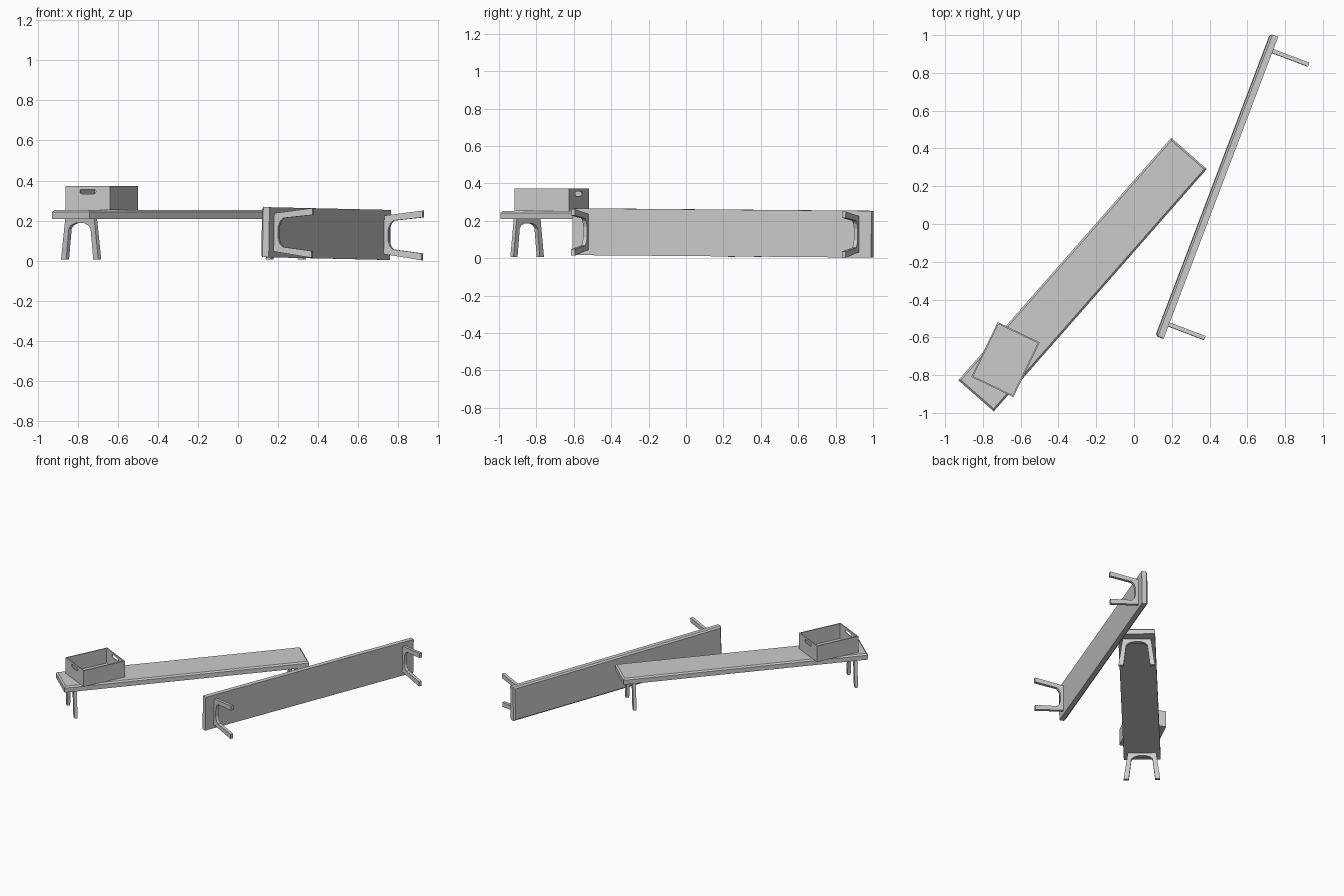
import bpy, bmesh, math
from mathutils import Matrix, Vector

if "Cube" in bpy.data.objects:
    bpy.data.objects.remove(bpy.data.objects["Cube"])

LENGTH, WIDTH, LEG_H, TOP_H = 1.708, 0.25, 0.203, 0.043


def finish(name, bm, matrix):
    bmesh.ops.recalc_face_normals(bm, faces=bm.faces)
    mesh = bpy.data.meshes.new(name)
    bm.to_mesh(mesh)
    bm.free()
    ob = bpy.data.objects.new(name, mesh)
    bpy.context.collection.objects.link(ob)
    ob.matrix_world = matrix
    return ob


def extrude_profile(name, pts, x0, x1, matrix):
    """Extrude a closed (y, z) outline along local x."""
    bm = bmesh.new()
    face = bm.faces.new([bm.verts.new((x0, y, z)) for y, z in pts])
    ext = bmesh.ops.extrude_face_region(bm, geom=[face])
    moved = [v for v in ext["geom"] if isinstance(v, bmesh.types.BMVert)]
    bmesh.ops.translate(bm, verts=moved, vec=(x1 - x0, 0, 0))
    return finish(name, bm, matrix)


def block(name, size, centre, matrix):
    bm = bmesh.new()
    bmesh.ops.create_cube(bm, size=1)
    bmesh.ops.scale(bm, vec=size, verts=bm.verts)
    bmesh.ops.translate(bm, vec=centre, verts=bm.verts)
    return finish(name, bm, matrix)


def bench(prefix, matrix):
    # plank with chamfered upper edges
    bm = bmesh.new()
    bmesh.ops.create_cube(bm, size=1)
    bmesh.ops.scale(bm, vec=(LENGTH, WIDTH, TOP_H), verts=bm.verts)
    bmesh.ops.translate(bm, vec=(0, 0, LEG_H + TOP_H / 2), verts=bm.verts)
    rim = [e for e in bm.edges if all(v.co.z > LEG_H + TOP_H / 2 for v in e.verts)]
    bmesh.ops.bevel(bm, geom=rim, offset=0.01, segments=1, affect='EDGES')
    finish(prefix + "_plank", bm, matrix)

    # splayed leg frames with an arched opening
    half = [(0.096, LEG_H), (0.124, 0), (0.090, 0), (0.072, 0.155),
            (0.058, 0.170), (0.030, 0.181)]
    outline = half + [(-y, z) for y, z in reversed(half)]
    for side, s in (("left", -1), ("right", 1)):
        x = s * (LENGTH / 2 - 0.08)
        extrude_profile(f"{prefix}_{side}_leg_frame", outline, x - 0.011, x + 0.011, matrix)


# upright bench
bench("upright_bench", Matrix.Translation((-0.2725, -0.268, 0.006))
      @ Matrix.Rotation(math.radians(48.7), 4, 'Z'))

# bench tipped on its side, slightly askew
along = Vector((0.355, 0.935, -0.008)).normalized()
up = Vector((-0.935, 0.355, 0.015))
across = up.cross(along).normalized()
up = along.cross(across)
tipped = Matrix((along, across, up)).transposed().to_4x4()
bench("tipped_bench", Matrix.Translation((0.648, 0.12, 0.132)) @ tipped)

# open crate on the upright bench
place = Matrix.Translation((-0.68, -0.718, 0.252)) @ Matrix.Rotation(math.radians(64.3), 4, 'Z')
L, W, H, T = 0.322, 0.247, 0.12, 0.008
crate = block("crate", (L, W, H), (0, 0, H / 2), place)
hollow = block("crate_hollow", (L - 2 * T, W - 2 * T, H), (0, 0, H / 2 + T), place)

# rounded hand slots through both ends
r, reach, zc = 0.0115, 0.033, 0.093
slot = []
for sign in (1, -1):
    for i in range(7):
        a = -math.pi / 2 + math.pi * i / 6
        slot.append((sign * (reach + r * math.cos(a)), zc + sign * r * math.sin(a)))
slots = extrude_profile("crate_slots", slot, -L, L, place)

bpy.context.view_layer.update()
bpy.context.view_layer.objects.active = crate
for cutter in (hollow, slots):
    m = crate.modifiers.new("cut", 'BOOLEAN')
    m.operation, m.solver, m.object = 'DIFFERENCE', 'EXACT', cutter
    bpy.ops.object.modifier_apply(modifier=m.name)
    bpy.data.objects.remove(cutter)
